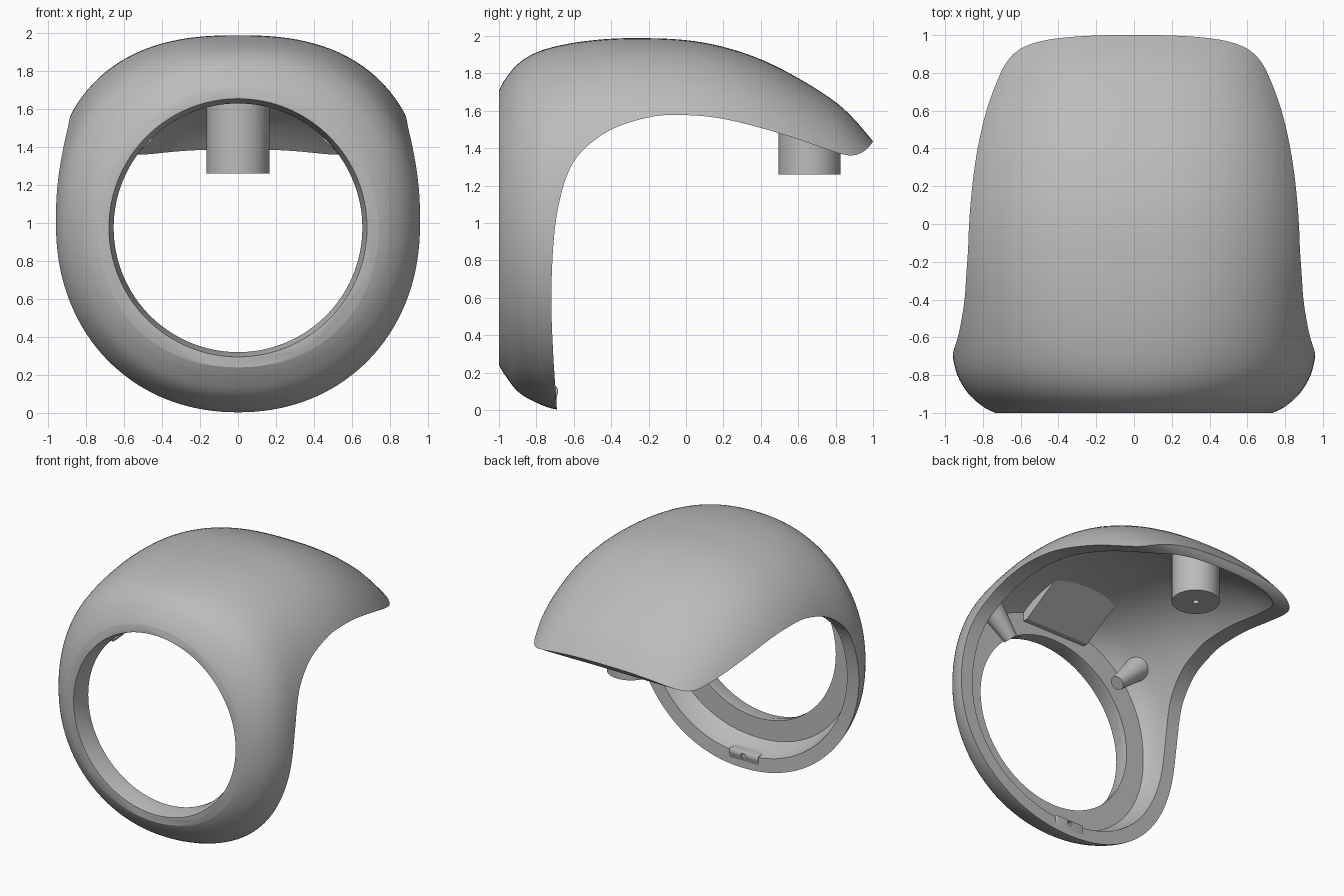
import bpy, bmesh, math
from mathutils import Vector, Matrix

if "Cube" in bpy.data.objects:
    bpy.data.objects.remove(bpy.data.objects["Cube"], do_unlink=True)

grey = bpy.data.materials.new("satin_grey")
grey.use_nodes = True
grey.diffuse_color = (0.5, 0.5, 0.5, 1)
grey.node_tree.nodes["Principled BSDF"].inputs["Base Color"].default_value = (0.5, 0.5, 0.5, 1)

MID = 0.975  # height of the opening's centre


def make(name, bm, helper=False):
    bmesh.ops.recalc_face_normals(bm, faces=bm.faces)
    mesh = bpy.data.meshes.new(name)
    bm.to_mesh(mesh)
    bm.free()
    mesh.materials.append(grey)
    obj = bpy.data.objects.new(name, mesh)
    bpy.context.collection.objects.link(obj)
    obj.hide_render = helper
    return obj


def boolean(obj, cutter, operation="DIFFERENCE"):
    mod = obj.modifiers.new("cut", "BOOLEAN")
    mod.object, mod.operation, mod.solver = cutter, operation, "EXACT"
    bpy.context.view_layer.objects.active = obj
    bpy.ops.object.modifier_apply(modifier=mod.name)


def smooth(obj, angle=30):
    bpy.ops.object.select_all(action="DESELECT")
    obj.select_set(True)
    bpy.context.view_layer.objects.active = obj
    bpy.ops.object.shade_smooth_by_angle(angle=math.radians(angle))


def curve(keys, x):
    """Smooth interpolation through (position, value) keys."""
    def slope(i):
        lo, hi = keys[max(i - 1, 0)], keys[min(i + 1, len(keys) - 1)]
        return (hi[1] - lo[1]) / (hi[0] - lo[0])
    i = 0
    while i < len(keys) - 2 and x > keys[i + 1][0]:
        i += 1
    (x0, y0), (x1, y1) = keys[i], keys[i + 1]
    d = x1 - x0
    t = min(max((x - x0) / d, 0), 1)
    return ((1 + 2 * t) * (1 - t) ** 2 * y0 + t * (1 - t) ** 2 * d * slope(i)
            + t * t * (3 - 2 * t) * y1 + t * t * (t - 1) * d * slope(i + 1))


# Half width, crown height, belly depth and squareness of the cross-section along y
WIDTH = [(-1, .735), (-.97, .795), (-.9, .875), (-.8, .935), (-.69, .96), (-.4, .98), (-.2, .995),
         (0, .994), (.2, .976), (.4, .938), (.6, .885), (.8, .805), (.9, .765), (1.03, .74)]
CROWN = [(-1, .735), (-.97, .79), (-.9, .875), (-.8, .937), (-.65, .98), (-.45, 1.007), (-.25, 1.014),
         (0, 1.003), (.2, .967), (.4, .9), (.6, .8), (.8, .672), (.9, .58), (1.03, .425)]
BELLY = [(-1, .735), (-.97, .785), (-.9, .875), (-.8, .935), (-.69, .972), (-.5, .975), (1.03, .975)]
SQUARE = [(-1, 2), (-.85, 2.2), (-.6, 2.4), (-.3, 2.5), (1.03, 2.5)]


def loft(name, start, end, inset, rows=56, sides=144):
    bm = bmesh.new()
    rings = []
    for r in range(rows + 1):
        y = start + (end - start) * (r / rows) ** 1.5
        w, up, down = (curve(k, y) - inset for k in (WIDTH, CROWN, BELLY))
        ring = []
        for i in range(sides):
            a = math.tau * i / sides
            c, s = math.cos(a), math.sin(a)
            n, h = (curve(SQUARE, y), up) if s > 0 else (2.1, down)
            rad = (abs(c / w) ** n + abs(s / h) ** n) ** (-1 / n)
            ring.append(bm.verts.new((rad * c, y, MID + rad * s)))
        rings.append(ring)
    for p, q in zip(rings, rings[1:]):
        for i in range(sides):
            j = (i + 1) % sides
            bm.faces.new((p[i], p[j], q[j], q[i]))
    bm.faces.new(rings[0])
    bm.faces.new(rings[-1])
    return make(name, bm, inset > 0)


def cone(name, start, end, r1, r2, helper=False, sides=64):
    a, b = Vector(start), Vector(end)
    turn = (b - a).to_track_quat("Z", "Y").to_matrix().to_4x4()
    bm = bmesh.new()
    bmesh.ops.create_cone(bm, cap_ends=True, segments=sides, radius1=r1, radius2=r2,
                          depth=(b - a).length, matrix=Matrix.Translation((a + b) / 2) @ turn)
    return make(name, bm, helper)


def prism(name, profile, half, helper=False, bevel=0):
    """Side profile (y, z) extruded evenly to both sides of x = 0."""
    bm = bmesh.new()
    base = bm.faces.new([bm.verts.new((-half, y, z)) for y, z in profile])
    side = bmesh.ops.extrude_face_region(bm, geom=[base])
    bmesh.ops.translate(bm, vec=(2 * half, 0, 0),
                        verts=[v for v in side["geom"] if isinstance(v, bmesh.types.BMVert)])
    if bevel:
        bmesh.ops.bevel(bm, geom=bm.edges[:], offset=bevel, segments=3, affect="EDGES", profile=.5)
    return make(name, bm, helper)


# Swept edge: side outline of everything removed behind and below the hood
EDGE = [(-.685, -.15), (-.69, 0), (-.71, .3), (-.72, .6), (-.708, .9), (-.68, 1.1), (-.63, 1.27),
        (-.55, 1.39), (-.4, 1.5), (-.2, 1.565), (-.03, 1.578), (.2, 1.557), (.5, 1.48),
        (.75, 1.395), (.85, 1.365), (.91, 1.365), (.96, 1.39), (1.0, 1.435), (1.06, 1.52)]
ys = [(i, p[0]) for i, p in enumerate(EDGE)]
zs = [(i, p[1]) for i, p in enumerate(EDGE)]
steps = (len(EDGE) - 1) * 5
outline = [(curve(ys, i / 5), curve(zs, i / 5)) for i in range(steps + 1)]
outline += [(1.4, 1.52), (1.4, -.15)]
edge_cutter = prism("edge_cutter", outline, 1.3, True)

# Hollow hood with a round opening that tapers in from the front
hood = loft("hood_shell", -1, 1.03, 0)
cavity = loft("cavity_cutter", -.86, .97, .1)
limit = loft("fitting_limit", -.96, .97, .04)
opening = cone("opening_cutter", (0, -1.2, MID), (0, -.6, MID), .655, .655, True, 128)
taper = cone("taper_cutter", (0, -1.1, MID), (0, -.9, MID), .705, .655, True, 128)
for cutter in (cavity, edge_cutter, opening, taper):
    boolean(hood, cutter)
smooth(hood)

# Screw post under the rear of the hood
post = cone("screw_post", (0, .66, 1.26), (0, .66, 1.85), .165, .165)
boolean(post, cone("screw_hole", (0, .66, 1.2), (0, .66, 1.4), .022, .022, True, 24))
boolean(post, limit, "INTERSECT")
smooth(post)

# Tapered pegs in the upper corners, pointing at the opening's centre
for s, label in ((1, "left"), (-1, "right")):
    peg = cone(label + "_peg", (s * .72, -.75, 1.66), (s * .478, -.75, 1.415), .1, .05)
    boolean(peg, limit, "INTERSECT")
    smooth(peg)

# Sloping ramp between the front wall and the ceiling
ramp = prism("ceiling_ramp", [(-.9, 1.68), (-.82, 1.68), (-.45, 1.9), (-.9, 1.9)], .27)
boolean(ramp, limit, "INTERSECT")

# Clip tab with a small hole at the foot of the ring
tab = prism("clip_tab", [(-.8, .05), (-.695, .05), (-.683, .1), (-.69, .125), (-.8, .125)], .12,
            bevel=.006)
boolean(tab, cone("tab_hole", (0, -.75, .095), (0, -.6, .095), .02, .02, True, 24))
smooth(tab)

# Remove finished cutters
for obj in list(bpy.context.collection.objects):
    if obj.hide_render and obj.type == "MESH":
        bpy.data.objects.remove(obj, do_unlink=True)
